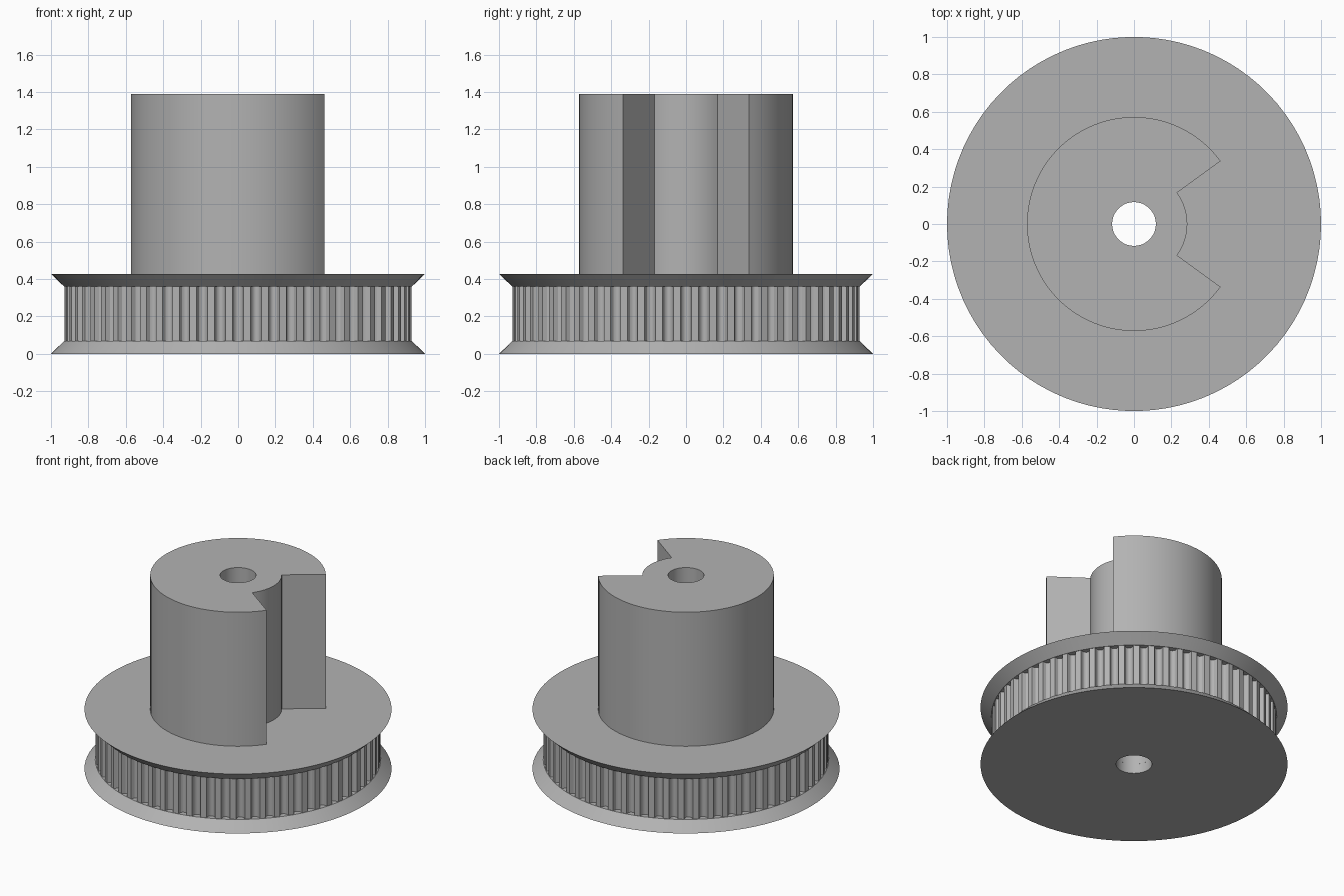
import bpy, bmesh
from math import pi, cos, sin, radians

cube = bpy.data.objects.get("Cube")
if cube:
    bpy.data.objects.remove(cube, do_unlink=True)

RIM, BORE = 1.0, 0.117
BELT, TEETH, DEPTH = 0.927, 60, 0.037
Z_BELT, Z_RIM, Z_DECK, Z_TOP = 0.068, 0.36, 0.427, 1.39
HUB, CORE, NOTCH = 0.572, 0.285, radians(36)
SEGS = 90

grey = bpy.data.materials.new("plain grey")
grey.use_nodes = True
grey.diffuse_color = (0.45, 0.45, 0.45, 1)
grey.node_tree.nodes["Principled BSDF"].inputs["Base Color"].default_value = grey.diffuse_color


def finish(bm, name):
    bmesh.ops.recalc_face_normals(bm, faces=bm.faces)
    mesh = bpy.data.meshes.new(name)
    bm.to_mesh(mesh)
    bm.free()
    mesh.materials.append(grey)
    obj = bpy.data.objects.new(name, mesh)
    bpy.context.collection.objects.link(obj)
    bpy.ops.object.select_all(action='DESELECT')
    obj.select_set(True)
    bpy.context.view_layer.objects.active = obj
    bpy.ops.object.shade_smooth_by_angle(angle=radians(20))
    return obj


def arc(radius, start, end, count):
    """Points along an arc, both ends included."""
    return [(radius * cos(start + (end - start) * i / count),
             radius * sin(start + (end - start) * i / count))
            for i in range(count + 1)]


def bored_prism(name, outline, z0, z1):
    """Extrude a closed outline with the bore left open."""
    bm = bmesh.new()
    edges = []
    for loop in (outline, arc(BORE, 0, 2 * pi, 48)[:-1]):
        verts = [bm.verts.new((x, y, z0)) for x, y in loop]
        edges += [bm.edges.new((v, verts[i - 1])) for i, v in enumerate(verts)]
    bmesh.ops.triangle_fill(bm, edges=edges, use_beauty=True, normal=(0, 0, 1))
    result = bmesh.ops.extrude_face_region(bm, geom=bm.faces[:], use_keep_orig=True)
    top = [g for g in result["geom"] if isinstance(g, bmesh.types.BMVert)]
    bmesh.ops.translate(bm, verts=top, vec=(0, 0, z1 - z0))
    return finish(bm, name)


def flange(name, wide_z, narrow_z):
    """Bevelled disc with a central bore, turned from its section."""
    bm = bmesh.new()
    section = [(BORE, wide_z), (RIM, wide_z), (BELT + 0.003, narrow_z), (BORE, narrow_z)]
    verts = [bm.verts.new((r, 0, z)) for r, z in section]
    edges = [bm.edges.new((v, verts[i - 1])) for i, v in enumerate(verts)]
    bmesh.ops.spin(bm, geom=edges, cent=(0, 0, 0), axis=(0, 0, 1),
                   angle=2 * pi, steps=SEGS, use_merge=True)
    bmesh.ops.remove_doubles(bm, verts=bm.verts, dist=1e-5)
    return finish(bm, name)


# Flanges on either side of the belt track
flange("lower_flange", 0, Z_BELT)
flange("upper_flange", Z_DECK, Z_RIM)

# Toothed belt track with round-bottomed grooves
pitch = 2 * pi / TEETH
track = []
for t in range(TEETH):
    for i in range(9):
        u = -1 + i / 4
        r = BELT - DEPTH * (1 - u * u) ** 0.5
        a = t * pitch + u * 0.3 * pitch
        track.append((r * cos(a), r * sin(a)))
bored_prism("toothed_track", track, Z_BELT, Z_RIM)

# Hub with a wedge notch on its left side
hub = arc(HUB, NOTCH, 2 * pi - NOTCH, 72) + arc(CORE, -NOTCH, NOTCH, 18)
bored_prism("notched_hub", hub, Z_DECK, Z_TOP)
